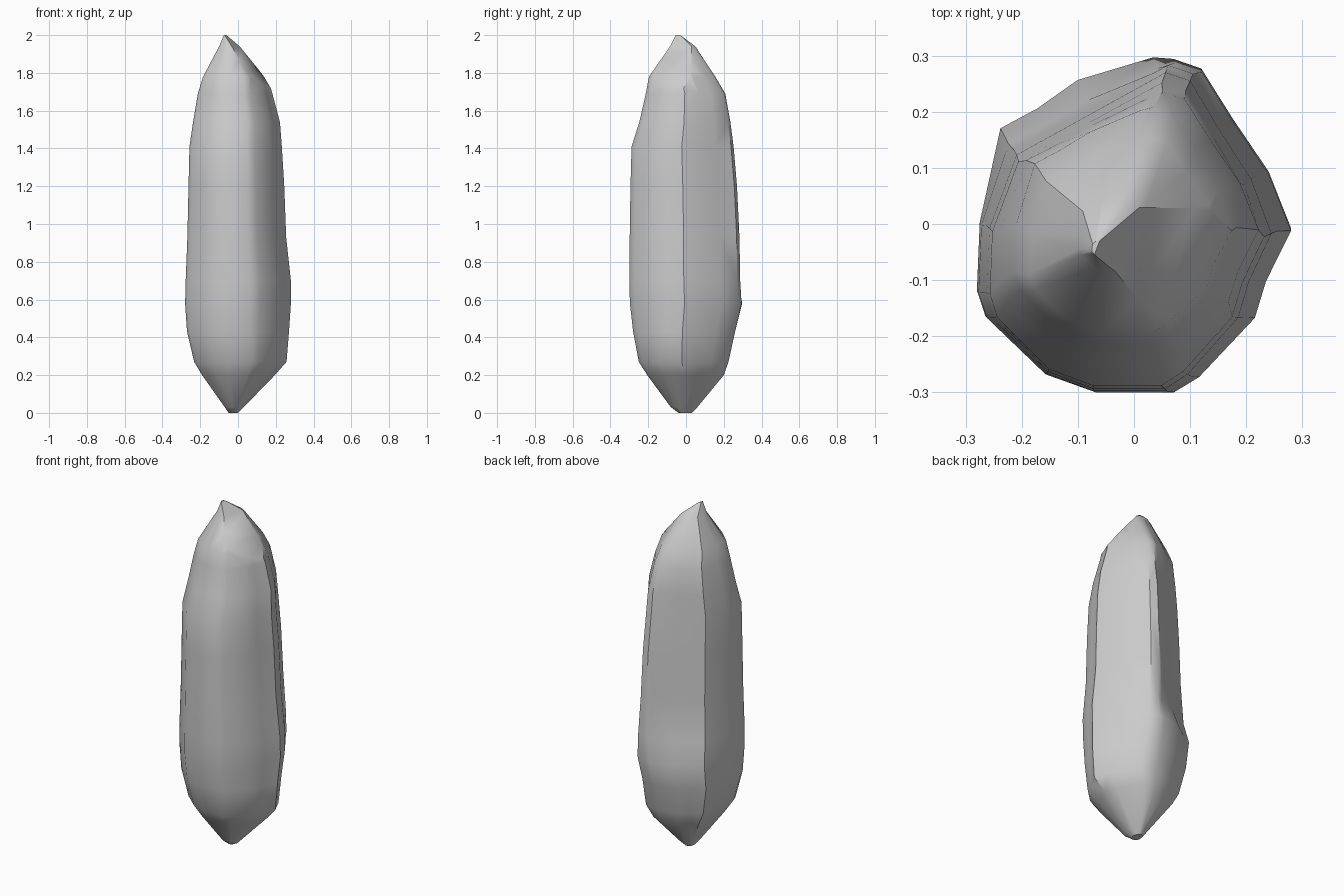
import bpy, bmesh
from mathutils import Vector

if "Cube" in bpy.data.objects:
    bpy.data.objects.remove(bpy.data.objects["Cube"])

# Plan outline of the crystal at its widest, anticlockwise
OUTLINE = [(.28, -.01), (.24, .09), (.175, .185), (.12, .272), (.07, .29), (.03, .30),
           (-.11, .27), (-.18, .215), (-.245, .18), (-.275, .0), (-.28, -.12),
           (-.265, -.165), (-.16, -.265), (-.07, -.297), (.07, -.297), (.115, -.27),
           (.215, -.165), (.235, -.10)]

# Silhouette limits per level: z, x min, x max, y min, y max, flattening of the back-left face
LEVELS = [(.0, -.05, .0, -.04, .03, 0), (.03, -.07, .03, -.08, .06, 0),
          (.20, -.19, .195, -.205, .20, 0), (.27, -.232, .257, -.25, .225, 0),
          (.43, -.27, .27, -.28, .26, .1), (.58, -.28, .28, -.297, .297, .3),
          (.70, -.277, .28, -.30, .287, .8), (.93, -.268, .255, -.298, .283, 1),
          (1.20, -.262, .245, -.294, .27, 1), (1.41, -.257, .232, -.288, .252, 1),
          (1.54, -.238, .222, -.247, .235, .9), (1.69, -.213, .182, -.213, .208, .7),
          (1.78, -.185, .157, -.196, .155, .5), (1.94, -.10, .04, -.085, .05, 0),
          (2.0, -.075, -.055, -.055, -.03, 0)]


def flattened(p, amount):
    """Pull a point back onto the flat back-left facet."""
    n = Vector((-.46, .888))
    over = max(0.0, Vector(p).dot(n) - .222)
    return Vector(p) - n * over * amount


# Crystal body lofted through the levels
bm = bmesh.new()
rings = []
for z, x0, x1, y0, y1, flat in LEVELS:
    pts = [flattened(p, flat) for p in OUTLINE]
    ax, bx = min(p.x for p in pts), max(p.x for p in pts)
    ay, by = min(p.y for p in pts), max(p.y for p in pts)
    rings.append([bm.verts.new((x0 + (p.x - ax) / (bx - ax) * (x1 - x0),
                                y0 + (p.y - ay) / (by - ay) * (y1 - y0), z)) for p in pts])
n = len(OUTLINE)
for low, high in zip(rings, rings[1:]):
    for i in range(n):
        j = (i + 1) % n
        bm.faces.new((low[i], low[j], high[j], high[i]))
bm.faces.new(rings[0][::-1])
bm.faces.new(rings[-1])

# Large slanted facet on the front right of the tip
geom = bm.verts[:] + bm.edges[:] + bm.faces[:]
cut = bmesh.ops.bisect_plane(bm, geom=geom, plane_co=(-.065, -.04, 2.0),
                             plane_no=(.051, -.019, .0415), clear_outer=True)
edges = [e for e in cut["geom_cut"] if isinstance(e, bmesh.types.BMEdge)]
bmesh.ops.holes_fill(bm, edges=edges, sides=0)
bmesh.ops.triangulate(bm, faces=bm.faces[:])
bmesh.ops.recalc_face_normals(bm, faces=bm.faces[:])

mesh = bpy.data.meshes.new("crystal_rock")
bm.to_mesh(mesh)
bm.free()
rock = bpy.data.objects.new("crystal_rock", mesh)
bpy.context.collection.objects.link(rock)
bpy.context.view_layer.objects.active = rock
rock.select_set(True)
bpy.ops.object.shade_smooth_by_angle(angle=.7)
